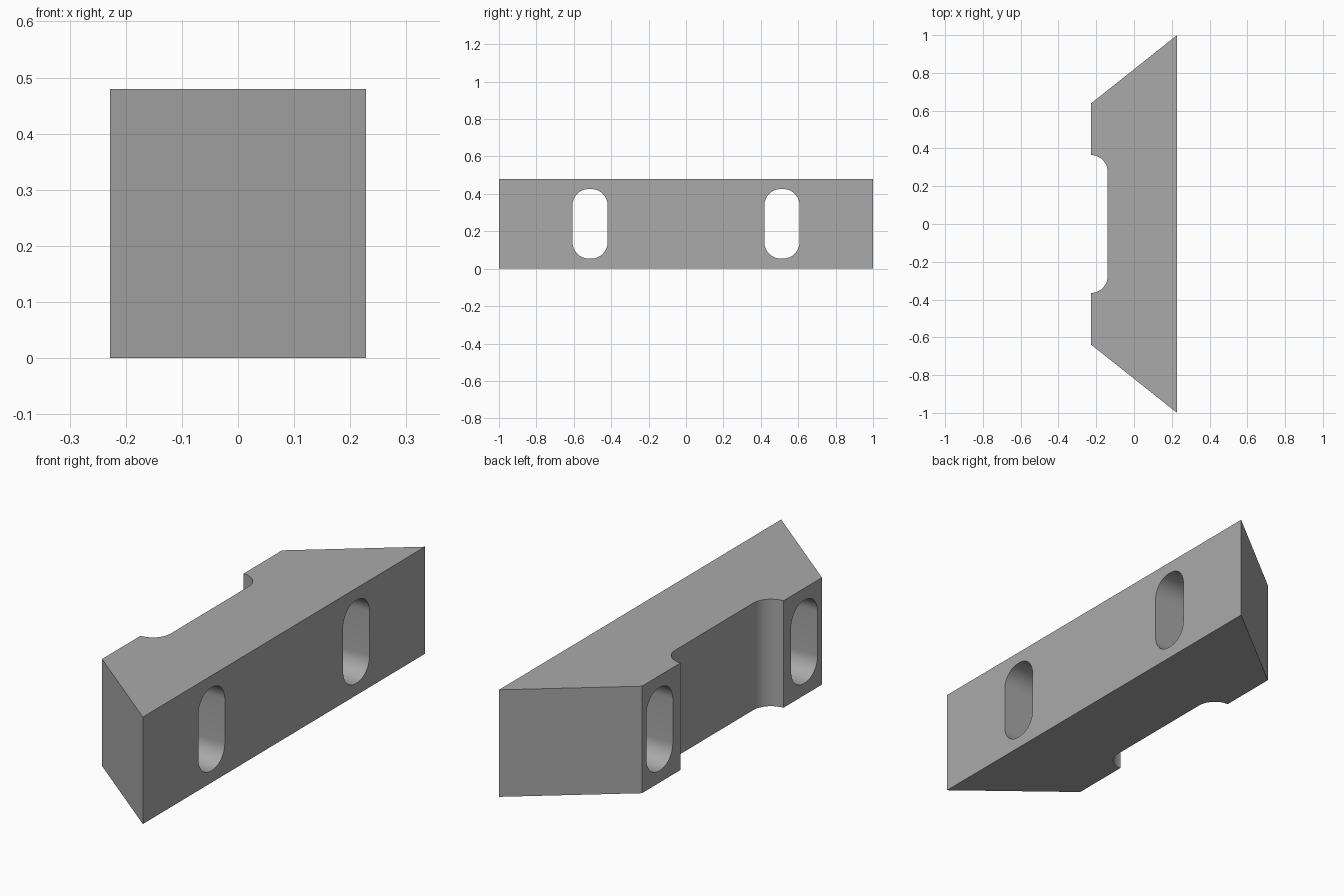
import bpy, bmesh
from math import sin, cos, pi, radians

if "Cube" in bpy.data.objects:
    bpy.data.objects.remove(bpy.data.objects["Cube"], do_unlink=True)

HEIGHT = 0.48
HALF_DEPTH = 0.228

# One plain grey for the whole block
grey = bpy.data.materials.new("plain grey")
grey.use_nodes = True
colour = (0.4, 0.4, 0.4, 1)
grey.diffuse_color = colour
grey.node_tree.nodes["Principled BSDF"].inputs["Base Color"].default_value = colour


def arc(cx, cy, radius, start, end, steps=12):
    angles = [start + (end - start) * i / steps for i in range(steps + 1)]
    return [(cx + radius * cos(a), cy + radius * sin(a)) for a in angles]


def prism(name, points, offset):
    """Extrude a closed outline of 3D points along an offset vector."""
    bm = bmesh.new()
    face = bm.faces.new([bm.verts.new(p) for p in points])
    result = bmesh.ops.extrude_face_region(bm, geom=[face])
    verts = [g for g in result["geom"] if isinstance(g, bmesh.types.BMVert)]
    bmesh.ops.translate(bm, verts=verts, vec=offset)
    bmesh.ops.recalc_face_normals(bm, faces=bm.faces)
    mesh = bpy.data.meshes.new(name)
    bm.to_mesh(mesh)
    bm.free()
    mesh.materials.append(grey)
    obj = bpy.data.objects.new(name, mesh)
    bpy.context.collection.objects.link(obj)
    return obj


# Block: trapezoid outline with a round-cornered recess, mirrored in y
half = [(HALF_DEPTH, 1.0), (-HALF_DEPTH, 0.638)]
half += arc(-HALF_DEPTH, 0.277, 0.088, pi / 2, 0)
outline = half + [(x, -y) for x, y in reversed(half)]
block = prism("clamp_block", [(x, y, 0) for x, y in outline], (0, 0, HEIGHT))

# Upright slots cut right through the block
R, HALF_W, HALF_H = 0.088, 0.094, 0.186
for side, name in ((-1, "front_slot_cutter"), (1, "back_slot_cutter")):
    loop = []
    for k, (sy, sz) in enumerate(((1, 1), (-1, 1), (-1, -1), (1, -1))):
        loop += arc(sy * (HALF_W - R), sz * (HALF_H - R), R,
                    k * pi / 2, (k + 1) * pi / 2)
    points = [(-0.5, side * 0.513 + y, HEIGHT / 2 + z) for y, z in loop]
    cutter = prism(name, points, (1, 0, 0))
    cutter.hide_render = True
    cutter.hide_set(True)
    cut = block.modifiers.new(name, "BOOLEAN")
    cut.operation = "DIFFERENCE"
    cut.solver = "EXACT"
    cut.object = cutter

# Apply the cuts, then remove the cutters
bpy.context.view_layer.objects.active = block
block.select_set(True)
for modifier in list(block.modifiers):
    cutter = modifier.object
    bpy.ops.object.modifier_apply(modifier=modifier.name)
    bpy.data.objects.remove(cutter, do_unlink=True)

# Smooth the rounded walls, keep the flat faces crisp
bpy.ops.object.shade_smooth_by_angle(angle=radians(30))
